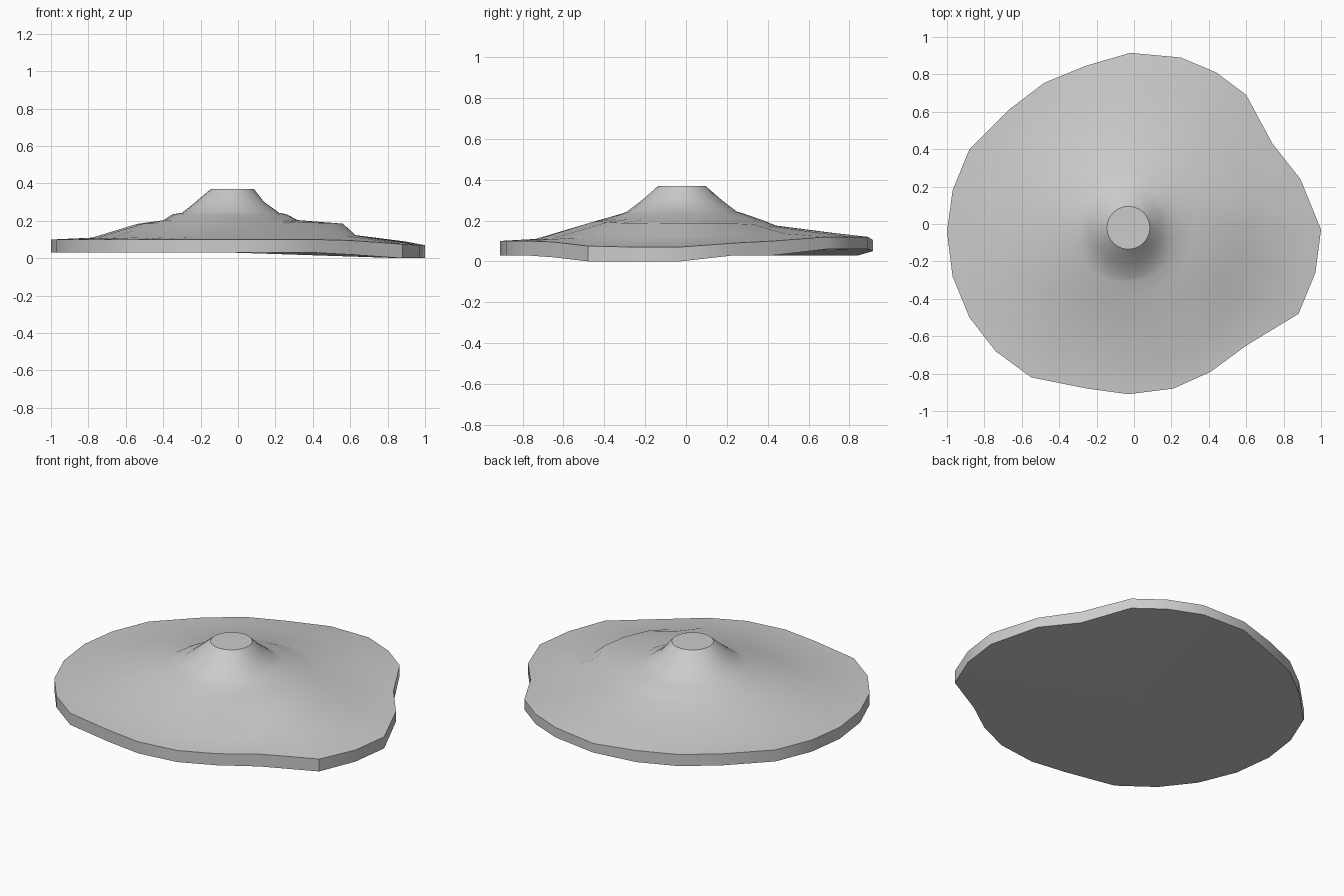
import bpy, bmesh, math

if "Cube" in bpy.data.objects:
    bpy.data.objects.remove(bpy.data.objects["Cube"])

CX, CY, N = -0.03, -0.02, 24

# Irregular rim outline, anticlockwise: x, y, top z, bottom z
RIM = [(1.0, -.03, .07, 0), (.89, .24, .09, .03), (.74, .43, .10, .03),
       (.60, .69, .12, .06), (.44, .81, .12, .06), (.25, .89, .12, .06),
       (-.02, .915, .105, .05), (-.26, .845, .10, .03), (-.48, .755, .10, .03),
       (-.67, .61, .10, .03), (-.88, .40, .10, .03), (-.97, .18, .10, .03),
       (-1.0, -.04, .10, .03), (-.97, -.28, .10, .03), (-.88, -.50, .10, .03),
       (-.74, -.68, .10, .03), (-.55, -.82, .10, .03), (-.25, -.88, .10, .03),
       (-.03, -.91, .10, .03), (.21, -.88, .10, .03), (.41, -.79, .10, .03),
       (.60, -.65, .095, .02), (.88, -.48, .075, 0), (.97, -.26, .07, 0)]

# Terrace rings: radii and heights at evenly spaced angles starting from +x
RINGS = [
    ([.66, .66, .77, .735, .69, .73, .75, .74, .64, .715, .73, .69],
     [.122, .13, .14, .14, .117, .11, .11, .11, .115, .11, .112, .122]),
    ([.59, .52, .48, .46, .46, .50, .51, .48, .44, .43, .46, .58],
     [.185, .185, .175, .175, .18, .18, .183, .185, .19, .195, .195, .188]),
    ([.35, .40, .37, .37], [.203, .20, .203, .212]),
    ([.29, .30, .32, .29], [.235]),
    ([.25, .27, .27, .27], [.243]),
    ([.17, .195, .21, .195], [.30, .30, .29, .30]),
    ([.115], [.37]),
]


def around(values, i):
    """Interpolate a closed list of values at step i of N."""
    t = i / N * len(values)
    k = int(t)
    a, b = values[k % len(values)], values[(k + 1) % len(values)]
    return a + (b - a) * (t - k)


bm = bmesh.new()
loops = [[bm.verts.new((x, y, lo)) for x, y, hi, lo in RIM],
         [bm.verts.new((x, y, hi)) for x, y, hi, lo in RIM]]
for radii, heights in RINGS:
    loop = []
    for i in range(N):
        a, r = math.tau * i / N, around(radii, i)
        loop.append(bm.verts.new((CX + r * math.cos(a), CY + r * math.sin(a),
                                  around(heights, i))))
    loops.append(loop)

# Rim wall and terraced slopes
for lower, upper in zip(loops, loops[1:]):
    for i in range(N):
        j = (i + 1) % N
        bm.faces.new((lower[i], lower[j], upper[j], upper[i]))

# Flat summit and underside
bm.faces.new(loops[-1])
centre = bm.verts.new((CX, CY, .03))
for i in range(N):
    bm.faces.new((loops[0][(i + 1) % N], loops[0][i], centre))

bmesh.ops.recalc_face_normals(bm, faces=bm.faces[:])
mesh = bpy.data.meshes.new("terraced_mound")
bm.to_mesh(mesh)
bm.free()
mound = bpy.data.objects.new("terraced_mound", mesh)
bpy.context.collection.objects.link(mound)
bpy.context.view_layer.objects.active = mound
mound.select_set(True)
bpy.ops.object.shade_smooth_by_angle(angle=math.radians(35))
